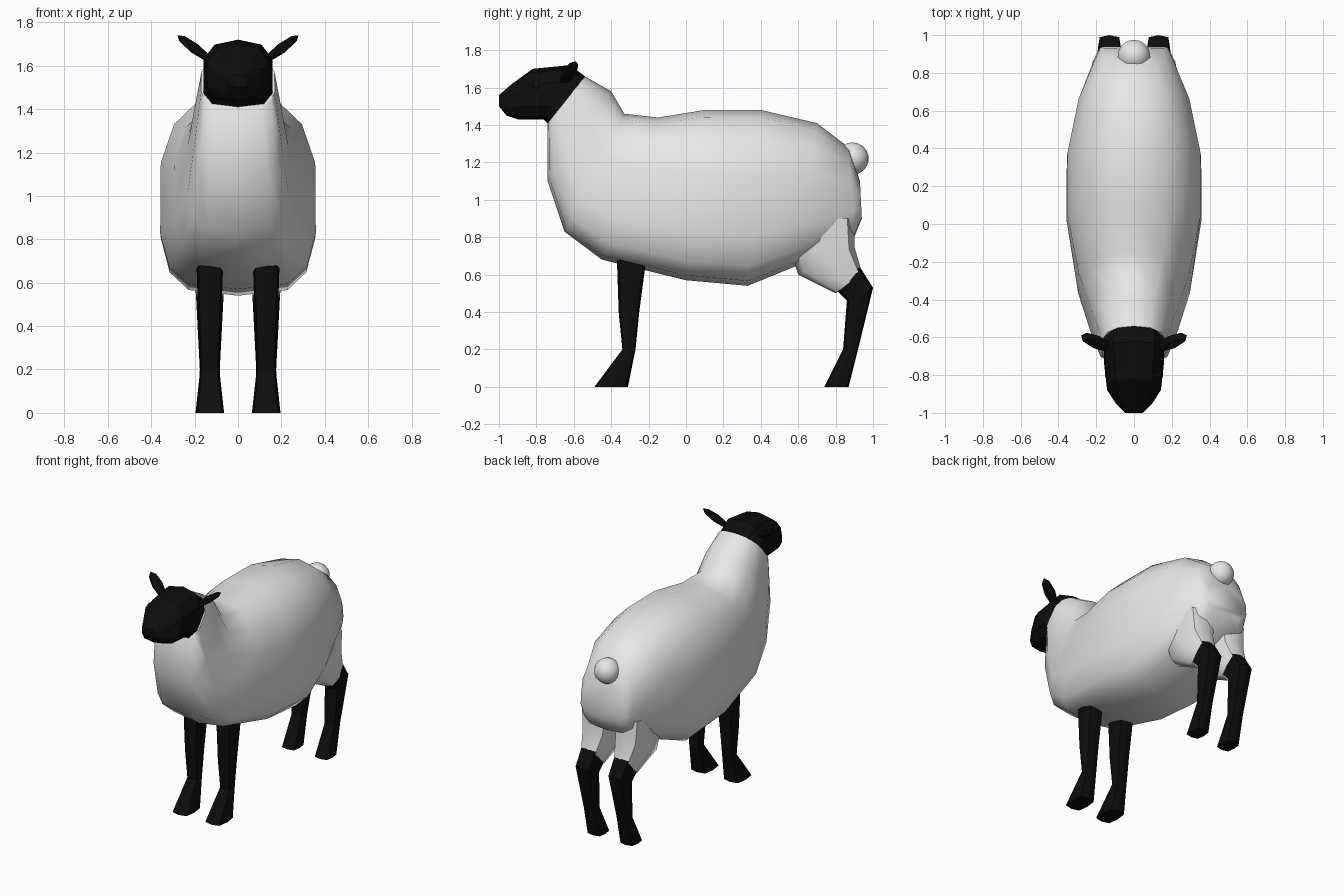
import bpy, bmesh
from math import sin, cos, tau, radians, copysign
from mathutils import Vector

cube = bpy.data.objects.get("Cube")
if cube:
    bpy.data.objects.remove(cube, do_unlink=True)


def material(name, value):
    mat = bpy.data.materials.new(name)
    mat.use_nodes = True
    color = (value, value, value, 1)
    mat.diffuse_color = color
    shader = mat.node_tree.nodes["Principled BSDF"]
    shader.inputs["Base Color"].default_value = color
    return mat


wool = material("wool white", 0.8)
black = material("black skin", 0.004)


def finish(obj, mat, smooth):
    """Colour an object and choose smooth or flat shading."""
    obj.data.materials.append(mat)
    bpy.ops.object.select_all(action='DESELECT')
    obj.select_set(True)
    bpy.context.view_layer.objects.active = obj
    if smooth:
        bpy.ops.object.shade_smooth_by_angle(angle=radians(60))
    else:
        bpy.ops.object.shade_flat()
    return obj


def rounded_power(value, power):
    return copysign(abs(value) ** power, value)


def section(sides, low, high):
    """Superellipse outline as (height, width), with its own squareness below and above."""
    outline = []
    for i in range(sides):
        angle = tau * i / sides
        power = low if cos(angle) > 0 else high
        height = (1 - rounded_power(cos(angle), power)) / 2
        outline.append((height, rounded_power(sin(angle), power)))
    return outline


def loft(name, rings, outline, width_rule, mat, smooth=False, center=0):
    """Skin sections between pairs of side-plane points; off-centre parts are mirrored."""
    bm = bmesh.new()
    loops = []
    for y_low, z_low, y_high, z_high in rings:
        low = Vector((center, y_low, z_low))
        high = Vector((center, y_high, z_high))
        half_width = width_rule(low, high)
        loops.append([bm.verts.new(low.lerp(high, height) + Vector((width * half_width, 0, 0)))
                      for height, width in outline])
    for ring, following in zip(loops, loops[1:]):
        for i in range(len(ring)):
            bm.faces.new((ring[i - 1], ring[i], following[i], following[i - 1]))
    bm.faces.new(loops[0])
    bm.faces.new(loops[-1])
    bmesh.ops.recalc_face_normals(bm, faces=bm.faces)
    mesh = bpy.data.meshes.new(name)
    bm.to_mesh(mesh)
    bm.free()
    obj = bpy.data.objects.new(name, mesh)
    bpy.context.collection.objects.link(obj)
    if center:
        obj.modifiers.new("Mirror", 'MIRROR')
    return finish(obj, mat, smooth)


def ball(name, location, radius, mat, segments, smooth):
    bpy.ops.mesh.primitive_uv_sphere_add(segments=segments, ring_count=segments // 2 + 1,
                                         radius=radius, location=location)
    obj = bpy.context.object
    obj.name = name
    return finish(obj, mat, smooth)


def barrel_width(low, high):
    """Widest at the belly, narrowing faster toward the rump than toward the neck."""
    offset = (low.y + high.y) / 2 - 0.2
    taper = 0.35 if offset > 0 else 0.28
    return 0.37 - taper * offset ** 2


def limb_width(low, high):
    return 0.03 + (high - low).length / 5


def skull_width(low, high):
    return 0.02 + (high - low).length * 0.45


# Woolly body and neck, ending at the collar shared with the head
collar = (-0.74, 1.41, -0.54, 1.66)
loft("body", [
    collar,
    (-0.74, 1.1, -0.4, 1.58),
    (-0.65, 0.83, -0.33, 1.46),
    (-0.45, 0.68, -0.15, 1.44),
    (0, 0.57, 0.1, 1.48),
    (0.33, 0.54, 0.4, 1.48),
    (0.6, 0.65, 0.7, 1.41),
    (0.9, 0.8, 0.87, 1.28),
    (0.94, 0.9, 0.93, 1.1),
], section(14, 0.55, 0.85), barrel_width, wool, smooth=True)

# Woolly thighs
loft("thighs", [
    (0.5, 0.9, 0.9, 0.9),
    (0.6, 0.6, 0.9, 0.75),
    (0.8, 0.5, 0.94, 0.61),
], section(8, 0.6, 0.6), limb_width, wool, smooth=True, center=0.13)

# Legs, flaring into hooves
limb = section(8, 0.5, 0.5)
loft("front_legs", [
    (-0.37, 0.7, -0.21, 0.7),
    (-0.36, 0.4, -0.25, 0.4),
    (-0.34, 0.2, -0.27, 0.2),
    (-0.49, 0, -0.31, 0),
], limb, limb_width, black, center=0.13)
loft("rear_legs", [
    (0.79, 0.53, 0.93, 0.64),
    (0.86, 0.46, 1, 0.53),
    (0.84, 0.2, 0.92, 0.2),
    (0.74, 0, 0.87, 0),
], limb, limb_width, black, center=0.13)

# Head tapering to the muzzle
loft("head", [
    collar,
    (-0.76, 1.43, -0.62, 1.72),
    (-0.9, 1.43, -0.82, 1.7),
    (-0.96, 1.45, -0.93, 1.62),
    (-1, 1.5, -1, 1.56),
], section(10, 0.6, 0.8), skull_width, black)

# Ears, eyes and tail
for label, side in (("left", 1), ("right", -1)):
    root = Vector((side * 0.12, -0.66, 1.62))
    tip = Vector((side * 0.28, -0.59, 1.74))
    ear = ball(label + "_ear", (root + tip) / 2, 1, black, 6, False)
    ear.scale = (0.04, 0.025, (tip - root).length / 2)
    ear.rotation_euler = (tip - root).to_track_quat('Z', 'Y').to_euler()
    ball(label + "_eye", (side * 0.125, -0.8, 1.61), 0.03, black, 10, True)
ball("tail", (0, 0.89, 1.22), 0.087, wool, 16, True)
